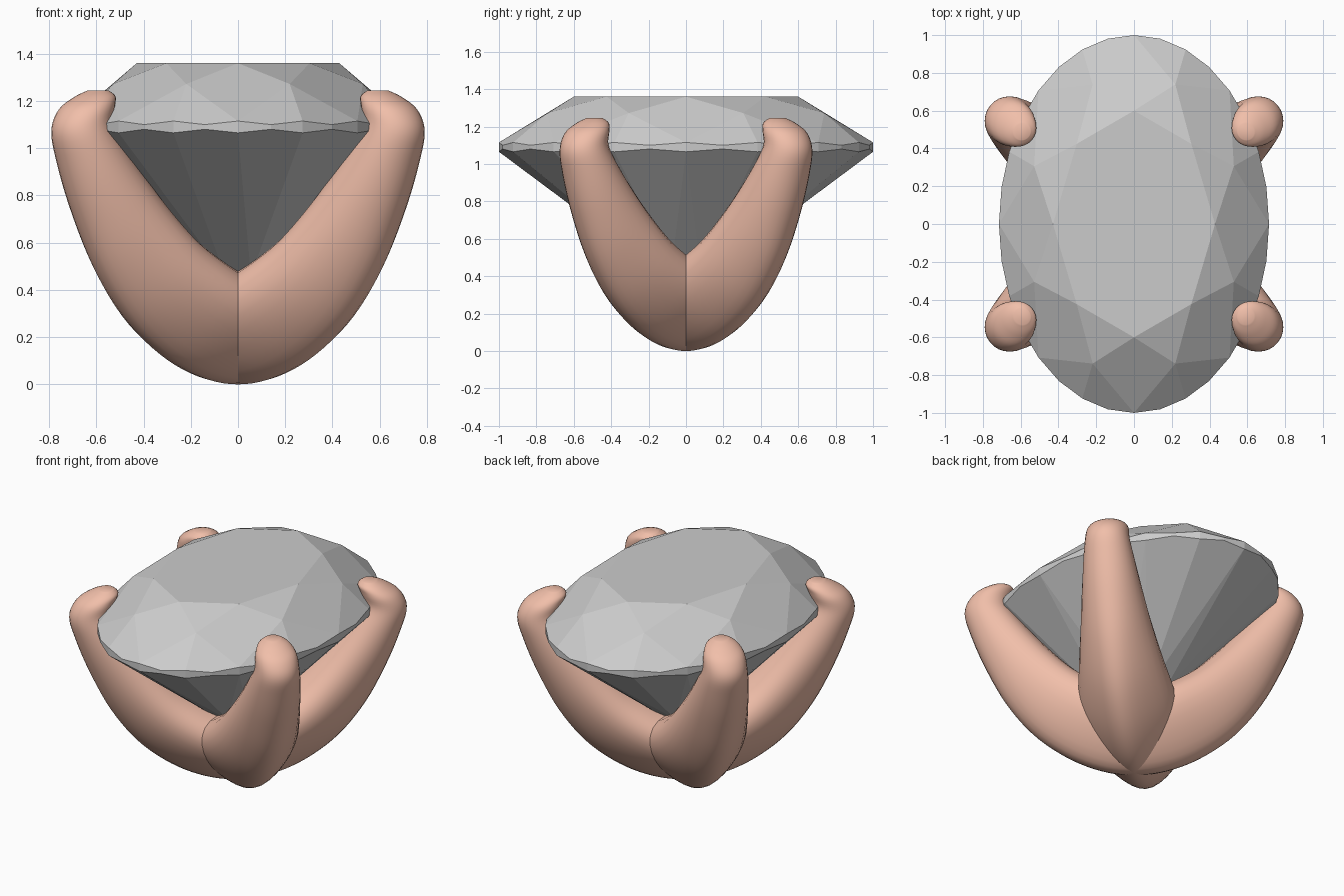
import bpy, bmesh, math
from mathutils import Vector

if "Cube" in bpy.data.objects:
    bpy.data.objects.remove(bpy.data.objects["Cube"])

RX, RY = 0.715, 1.0


def make_object(name, bm):
    bmesh.ops.recalc_face_normals(bm, faces=bm.faces)
    mesh = bpy.data.meshes.new(name)
    bm.to_mesh(mesh)
    bm.free()
    ob = bpy.data.objects.new(name, mesh)
    bpy.context.collection.objects.link(ob)
    return ob


# Oval brilliant-cut stone: table, star, kite, half and pavilion facets
bm = bmesh.new()


def gem_ring(count, r, zs, offset=0.0):
    out = []
    for i in range(count):
        a = math.tau * (i + offset) / count
        out.append(bm.verts.new((RX * r * math.cos(a), RY * r * math.sin(a), zs[i % len(zs)])))
    return out


table = gem_ring(8, 0.6, [1.36])
star = gem_ring(8, 0.8, [1.272], 0.5)
upper = gem_ring(32, 1.0, [1.115, 1.10])
lower = gem_ring(32, 1.0, [1.065, 1.08])
pav = gem_ring(8, 0.2, [0.46], 0.5)
culet = bm.verts.new((0, 0, 0.32))
bm.faces.new(table)
for i in range(32):
    j = (i + 1) % 32
    bm.faces.new((lower[i], lower[j], upper[j], upper[i]))
for i in range(8):
    j, g = (i + 1) % 8, 4 * i
    bm.faces.new((table[i], star[i], table[j]))
    bm.faces.new((table[i], star[i - 1], upper[g], star[i]))
    bm.faces.new((culet, pav[i - 1], lower[g], pav[i]))
    for edge, tip in ((upper, star[i]), (lower, pav[i])):
        for k in (g, g + 2):
            bm.faces.new((tip, edge[k], edge[k + 1], edge[(k + 2) % 32]))
make_object("oval_stone", bm)

# Prong stations: outer point (s, z), inner point (s, z), half width, egg factor
stations = [
    (-0.20, 0.03, -0.08, 0.48, 0.27, 0.45),
    (0.00, 0.00, 0.00, 0.45, 0.27, 0.45),
    (0.20, 0.03, 0.08, 0.48, 0.27, 0.45),
    (0.40, 0.12, 0.19, 0.535, 0.26, 0.42),
    (0.59, 0.27, 0.33, 0.63, 0.235, 0.35),
    (0.75, 0.48, 0.46, 0.76, 0.205, 0.25),
    (0.875, 0.73, 0.58, 0.90, 0.175, 0.12),
    (0.955, 0.94, 0.68, 1.03, 0.148, 0.03),
    (0.987, 1.07, 0.725, 1.11, 0.13, 0.0),
    (0.95, 1.16, 0.712, 1.18, 0.12, 0.0),
    (0.875, 1.215, 0.70, 1.22, 0.09, 0.0),
    (0.81, 1.245, 0.725, 1.245, 0.045, 0.0),
]


def smooth_stations(pts, steps=5):
    # Catmull-Rom interpolation from the second station onward
    pts = [Vector(p) for p in pts]
    pts.append(pts[-1].copy())
    out = []
    for k in range(1, len(pts) - 2):
        a, b, c, d = pts[k - 1:k + 3]
        for n in range(steps):
            t = n / steps
            out.append(0.5 * (2 * b + (c - a) * t + (2 * a - 5 * b + 4 * c - d) * t ** 2
                              + (3 * b - a - 3 * c + d) * t ** 3))
    out.append(pts[-2])
    return out


copper = bpy.data.materials.new("rose_metal")
copper.diffuse_color = (0.88, 0.52, 0.40, 1)
copper.use_nodes = True
copper.node_tree.nodes["Principled BSDF"].inputs["Base Color"].default_value = copper.diffuse_color
path = smooth_stations(stations)
length = math.hypot(0.66, 0.545)
SIDES = 28

# Four tapering claws, mirrored about both axes
for name, sx, sy in (("front_right_prong", 1, -1), ("front_left_prong", -1, -1),
                     ("back_right_prong", 1, 1), ("back_left_prong", -1, 1)):
    ux, uy = sx * 0.66 / length, sy * 0.545 / length
    bm = bmesh.new()
    rings = []
    for so, zo, si, zi, w, egg in path:
        ring = []
        for i in range(SIDES):
            a = math.tau * i / SIDES
            s = (so + si) / 2 + (so - si) / 2 * math.cos(a)
            z = (zo + zi) / 2 + (zo - zi) / 2 * math.cos(a)
            # narrow towards the outside, wide towards the stone
            t = w * math.sin(a) * (1 - egg * math.cos(a))
            ring.append(bm.verts.new((ux * s - uy * t, uy * s + ux * t, z)))
        rings.append(ring)
    for r0, r1 in zip(rings, rings[1:]):
        for i in range(SIDES):
            j = (i + 1) % SIDES
            bm.faces.new((r0[i], r0[j], r1[j], r1[i]))
    bm.faces.new(rings[-1])
    bm.faces.new(rings[0])
    ob = make_object(name, bm)
    ob.data.materials.append(copper)
    bpy.ops.object.select_all(action='DESELECT')
    ob.select_set(True)
    bpy.context.view_layer.objects.active = ob
    bpy.ops.object.shade_smooth_by_angle(angle=math.radians(40))
